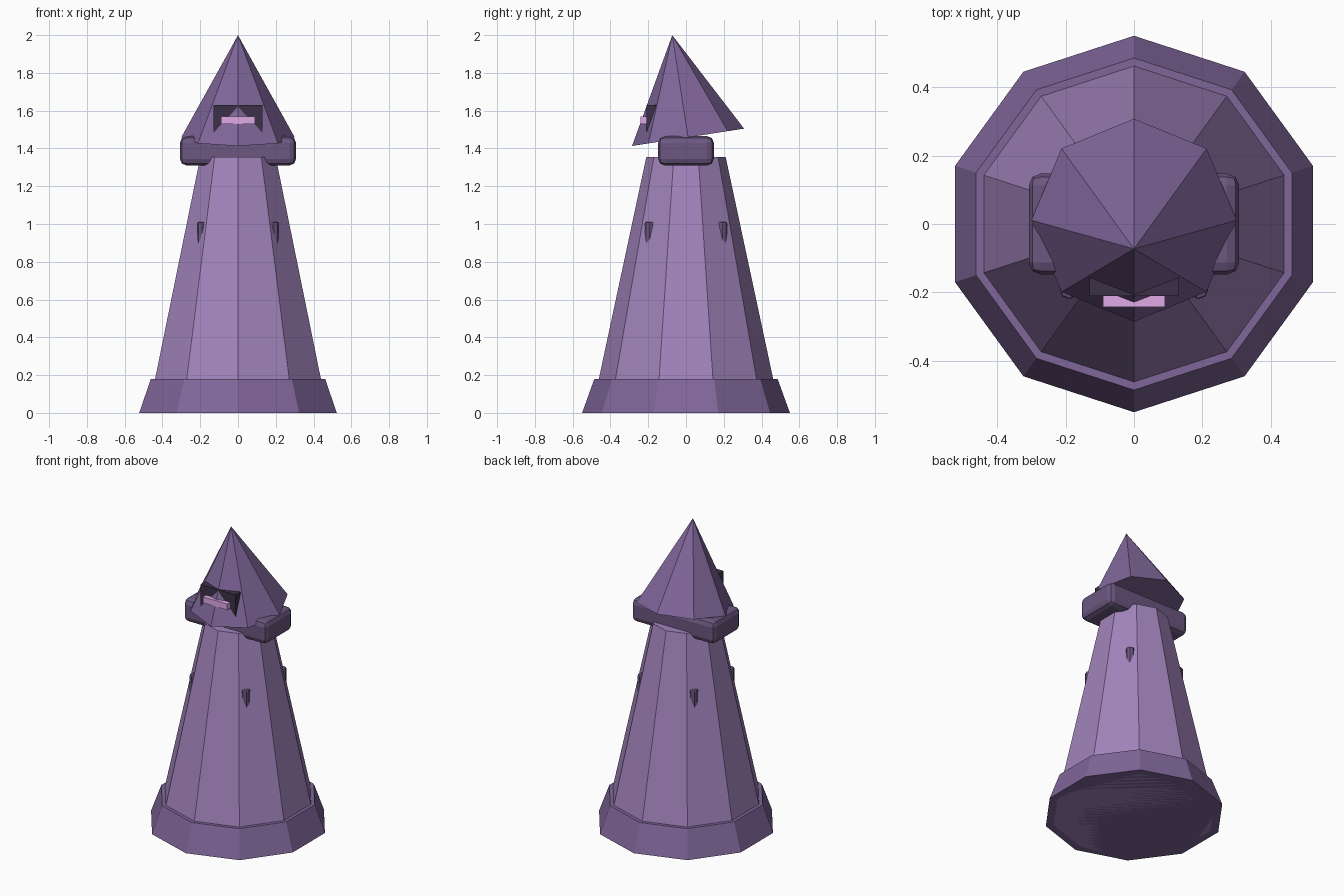
import bpy, bmesh, math
from mathutils import Matrix

if "Cube" in bpy.data.objects:
    bpy.data.objects.remove(bpy.data.objects["Cube"])


def material(name, rgb):
    m = bpy.data.materials.new(name)
    m.diffuse_color = (*rgb, 1)
    m.use_nodes = True
    m.node_tree.nodes["Principled BSDF"].inputs["Base Color"].default_value = m.diffuse_color
    return m


STONE = material("pale_purple", (0.36, 0.23, 0.50))
TRIM = material("mid_purple", (0.215, 0.133, 0.32))
DARK = material("deep_purple", (0.15, 0.095, 0.215))
SHADOW = material("shadow", (0.045, 0.03, 0.065))
GLOW = material("pink", (0.75, 0.40, 0.80))


def finish(name, bm, mat, bevel=0, segments=2):
    bmesh.ops.recalc_face_normals(bm, faces=bm.faces)
    mesh = bpy.data.meshes.new(name)
    bm.to_mesh(mesh)
    bm.free()
    mesh.materials.append(mat)
    ob = bpy.data.objects.new(name, mesh)
    bpy.context.collection.objects.link(ob)
    if bevel:
        mod = ob.modifiers.new("bevel", 'BEVEL')
        mod.width, mod.segments = bevel, segments
        mod.limit_method = 'ANGLE'
        mod.angle_limit = math.radians(50)
    return ob


def frustum(name, sides, r0, r1, z0, z1, mat, bevel=0, bottom=True):
    """Flat-sided tapered prism with a corner on the y axis; r1 = 0 gives a cone."""
    bm = bmesh.new()

    def ring(r, z):
        angles = [math.pi / 2 + 2 * math.pi * i / sides for i in range(sides)]
        return [bm.verts.new((r * math.cos(a), r * math.sin(a), z)) for a in angles]

    low = ring(r0, z0)
    high = ring(r1, z1) if r1 else [bm.verts.new((0, 0, z1))]
    for i in range(sides):
        j = (i + 1) % sides
        if r1:
            bm.faces.new((low[i], low[j], high[j], high[i]))
        else:
            bm.faces.new((low[i], low[j], high[0]))
    if bottom:
        bm.faces.new(low)
    if r1:
        bm.faces.new(high)
    return finish(name, bm, mat, bevel)


def box(name, size, centre, mat, bevel=0):
    bm = bmesh.new()
    bmesh.ops.create_cube(bm, size=1, matrix=Matrix.Translation(centre) @ Matrix.Diagonal((*size, 1)))
    return finish(name, bm, mat, bevel)


# Foot and tapered ten-sided body
frustum("foot", 10, 0.55, 0.485, 0, 0.18, TRIM)
frustum("body", 10, 0.50, 0.21, 0, 1.355, STONE)

# Rounded shoulder bar
box("shoulder_bar", (0.615, 0.295, 0.155), (0, 0, 1.3875), DARK, 0.035)

# Eight-sided hood, tipped forward
hood = frustum("hood", 8, 0.30, 0, 0, 0.547, TRIM)
hood.location = (0, 0.011, 1.459)
hood.rotation_euler.x = math.radians(8.8)

# Eye recess and glowing slit
box("eye_recess", (0.26, 0.14, 0.16), (0, -0.14, 1.55), SHADOW)
box("eye_slit", (0.18, 0.05, 0.04), (0, -0.217, 1.55), GLOW)

# Four upright studs sunk into the sloping body
for i, (sx, sy) in enumerate([(1, 1), (-1, 1), (-1, -1), (1, -1)]):
    stud = frustum(f"stud_{i + 1}", 8, 0.027, 0.027, 0.86, 1.01, DARK, 0.008)
    stud.location = (sx * 0.19, sy * 0.192, 0)
